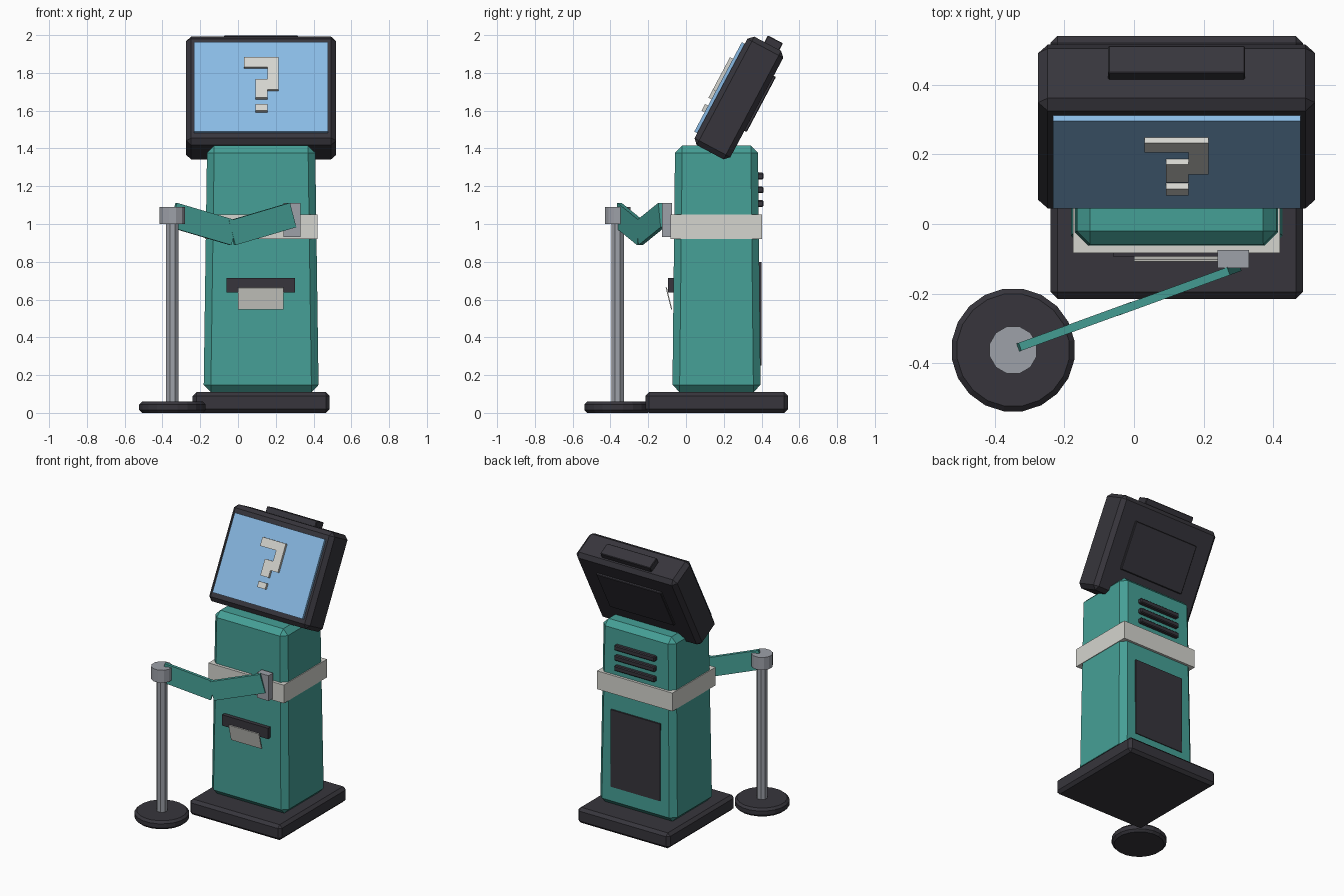
import bpy, bmesh
from math import radians
from mathutils import Matrix, Vector

if "Cube" in bpy.data.objects:
    bpy.data.objects.remove(bpy.data.objects["Cube"])


def material(name, rgb):
    m = bpy.data.materials.new(name)
    m.use_nodes = True
    m.diffuse_color = (*rgb, 1)
    m.node_tree.nodes["Principled BSDF"].inputs["Base Color"].default_value = (*rgb, 1)
    return m


TEAL = material("teal", (0.06, 0.35, 0.305))
DARK = material("charcoal", (0.038, 0.036, 0.045))
BLUE = material("screen blue", (0.25, 0.49, 0.78))
WHITE = material("off white", (0.66, 0.66, 0.62))
GREY = material("metal grey", (0.34, 0.355, 0.395))


def finish(name, bm, mat, matrix, bevel=0):
    bmesh.ops.recalc_face_normals(bm, faces=bm.faces)
    mesh = bpy.data.meshes.new(name)
    bm.to_mesh(mesh)
    bm.free()
    mesh.materials.append(mat)
    ob = bpy.data.objects.new(name, mesh)
    ob.matrix_world = matrix
    bpy.context.collection.objects.link(ob)
    if bevel:
        mod = ob.modifiers.new("Bevel", "BEVEL")
        mod.width = bevel
        mod.segments = 1
        mod.limit_method = "ANGLE"
        mod.angle_limit = radians(50)
    return ob


def box(name, lo, hi, mat, bevel=0, frame=Matrix(), taper=(1, 1)):
    lo, hi = Vector(lo), Vector(hi)
    bm = bmesh.new()
    bmesh.ops.create_cube(bm, size=1)
    for v in bm.verts:
        if v.co.z > 0:
            v.co.x *= taper[0]
            v.co.y *= taper[1]
        v.co *= hi - lo
    return finish(name, bm, mat, frame @ Matrix.Translation((lo + hi) / 2), bevel)


def cylinder(name, x, y, z0, z1, radius, sides, mat, bevel=0):
    bm = bmesh.new()
    bmesh.ops.create_cone(bm, cap_ends=True, segments=sides, radius1=radius,
                          radius2=radius, depth=z1 - z0)
    bmesh.ops.rotate(bm, verts=bm.verts, matrix=Matrix.Rotation(radians(180 / sides), 3, "Z"))
    return finish(name, bm, mat, Matrix.Translation((x, y, (z0 + z1) / 2)), bevel)


# Cabinet
CX = 0.1225
box("base", (-0.24, -0.215, 0), (0.485, 0.54, 0.11), DARK, 0.02)
box("body", (-0.182, -0.072, 0.11), (0.427, 0.395, 1.415), TEAL, 0.038, taper=(0.94, 0.94))
box("belt", (-0.175, -0.083, 0.92), (0.42, 0.403, 1.05), WHITE)

# Ticket slot and paper
box("ticket_slot", (-0.06, -0.094, 0.638), (0.302, -0.05, 0.715), DARK)
paper = Matrix.Translation((0.12, -0.09, 0.605)) @ Matrix.Rotation(radians(14), 4, "X")
box("ticket", (-0.12, -0.003, -0.06), (0.12, 0.003, 0.06), WHITE, frame=paper)

# Back hatch and vents
box("back_hatch", (CX - 0.195, 0.36, 0.25), (CX + 0.195, 0.399, 0.8), DARK)
for i in range(3):
    z = 1.108 + 0.073 * i
    box(f"vent_slat_{i + 1}", (CX - 0.16, 0.35, z - 0.018), (CX + 0.16, 0.41, z + 0.018), DARK, 0.006)

# Tilted display head
head = Matrix.Translation((CX, 0.28, 1.667)) @ Matrix.Rotation(radians(-28), 4, "X")
box("head", (-0.3975, -0.1075, -0.325), (0.3975, 0.1075, 0.325), DARK, 0.027, head)
box("screen", (-0.355, -0.125, -0.268), (0.355, -0.1, 0.268), BLUE, frame=head)
box("head_back_panel", (-0.255, 0.1, -0.14), (0.255, 0.121, 0.19), DARK, 0.004, head)
box("head_top_cap", (-0.197, -0.02, 0.31), (0.197, 0.07, 0.365), DARK, 0.004, head)

# Raised question mark
outline = [(-0.092, 0.169), (0.092, 0.169), (0.092, -0.025), (0.034, -0.025),
           (0.034, -0.074), (-0.03, -0.074), (-0.03, 0.037), (0.034, 0.037),
           (0.034, 0.109), (-0.092, 0.109)]
bm = bmesh.new()
face = bm.faces.new([bm.verts.new((x, -0.143, z)) for x, z in outline])
side = bmesh.ops.extrude_face_region(bm, geom=[face], use_keep_orig=True)
bmesh.ops.translate(bm, vec=(0, 0.023, 0),
                    verts=[v for v in side["geom"] if isinstance(v, bmesh.types.BMVert)])
finish("question_hook", bm, WHITE, head)
box("question_dot", (-0.03, -0.143, -0.152), (0.034, -0.12, -0.112), WHITE, frame=head)

# Barrier post
PX, PY = -0.347, -0.362
cylinder("post_foot", PX, PY, 0, 0.06, 0.178, 20, DARK, 0.015)
cylinder("post_pole", PX, PY, 0.05, 1.01, 0.036, 8, GREY)
cylinder("post_cap", PX, PY, 1.0, 1.09, 0.07, 12, GREY)

# Sagging barrier strap and its clip
for name, x, y, slope in (("strap_left_end", 0.127, -0.188, -15.5),
                          ("strap_right_end", -0.183, -0.3, 15.5)):
    frame = (Matrix.Translation((x, y, 1.0)) @ Matrix.Rotation(radians(20), 4, "Z")
             @ Matrix.Rotation(radians(slope), 4, "Y"))
    box(name, (-0.178, -0.012, -0.067), (0.178, 0.012, 0.067), TEAL, frame=frame)
box("strap_clip", (0.24, -0.127, 0.93), (0.33, -0.075, 1.11), GREY)
